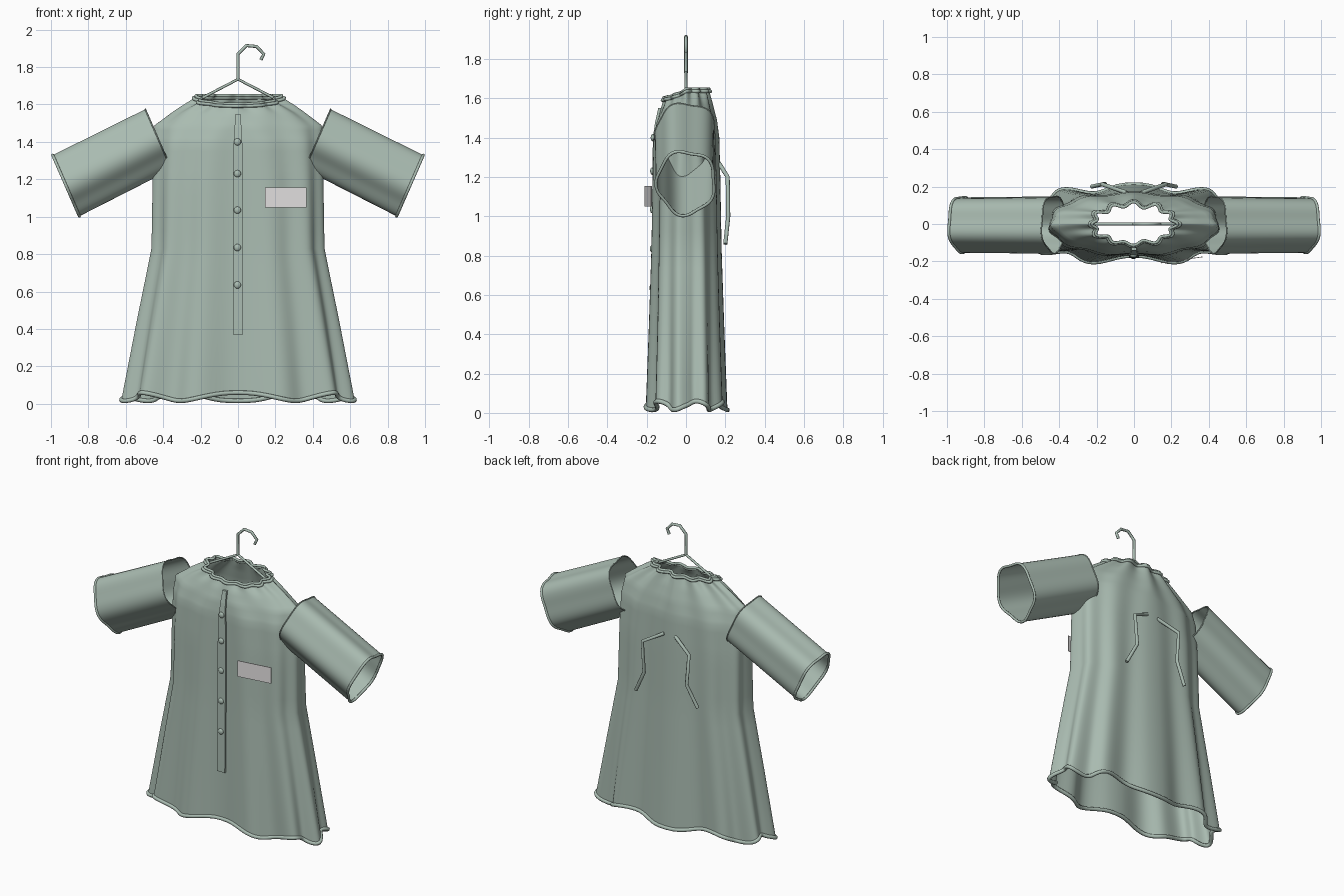
import bpy, bmesh, math
from math import sin, cos, pi
from mathutils import Vector

if "Cube" in bpy.data.objects:
    bpy.data.objects.remove(bpy.data.objects["Cube"])


def material(name, rgb):
    m = bpy.data.materials.new(name)
    m.diffuse_color = (*rgb, 1)
    m.use_nodes = True
    m.node_tree.nodes["Principled BSDF"].inputs["Base Color"].default_value = m.diffuse_color
    return m


fabric = material("sage green cloth", (0.40, 0.50, 0.44))
white = material("pale tag", (0.80, 0.78, 0.78))


def grid(name, rows, mat=fabric, caps=False):
    """Skin a list of closed rings."""
    bm = bmesh.new()
    vs = [[bm.verts.new(p) for p in r] for r in rows]
    n = len(rows[0])
    for a, b in zip(vs, vs[1:]):
        for i in range(n):
            j = (i + 1) % n
            bm.faces.new((a[i], a[j], b[j], b[i]))
    if caps:
        bm.faces.new(vs[0])
        bm.faces.new(vs[-1])
    bmesh.ops.recalc_face_normals(bm, faces=bm.faces)
    me = bpy.data.meshes.new(name)
    bm.to_mesh(me)
    bm.free()
    me.materials.append(mat)
    ob = bpy.data.objects.new(name, me)
    bpy.context.collection.objects.link(ob)
    me.polygons.foreach_set("use_smooth", [not caps] * len(me.polygons))
    return ob


def tube(name, pts, r, closed=False, mat=fabric):
    """Round cord along a path."""
    cu = bpy.data.curves.new(name, 'CURVE')
    cu.dimensions = '3D'
    cu.bevel_depth = r
    cu.bevel_resolution = 2
    cu.use_fill_caps = True
    sp = cu.splines.new('POLY')
    sp.points.add(len(pts) - 1)
    for p, q in zip(sp.points, pts):
        p.co = (*q, 1)
    sp.use_cyclic_u = closed
    cu.materials.append(mat)
    ob = bpy.data.objects.new(name, cu)
    bpy.context.collection.objects.link(ob)
    return ob


# Body profile: z, half width, half depth, squareness, fold, neck gather, front dip, hem wave
PROFILE = [
    (0.037, 0.605, 0.190, 0.80, 0.11, 0.00, 0.00, 1.0),
    (0.45, 0.530, 0.180, 0.79, 0.08, 0.00, 0.00, 0.3),
    (0.83, 0.456, 0.171, 0.78, 0.06, 0.00, 0.00, 0.0),
    (1.20, 0.452, 0.167, 0.82, 0.045, 0.00, 0.00, 0.0),
    (1.40, 0.450, 0.163, 0.92, 0.04, 0.00, 0.00, 0.0),
    (1.49, 0.442, 0.150, 1.12, 0.04, 0.01, 0.01, 0.0),
    (1.57, 0.330, 0.128, 1.08, 0.03, 0.04, 0.025, 0.0),
    (1.64, 0.215, 0.104, 1.00, 0.02, 0.11, 0.045, 0.0),
]
SEG = 144


def at(z):
    for a, b in zip(PROFILE, PROFILE[1:]):
        if z <= b[0]:
            t = max(0, (z - a[0]) / (b[0] - a[0]))
            return [u + (v - u) * t for u, v in zip(a, b)]
    return list(PROFILE[-1])


def ring(z):
    z, a, b, p, fold, gather, dip, wave = at(z)
    out = []
    for i in range(SEG):
        t = 2 * pi * i / SEG
        c, s = cos(t), sin(t)
        g = gather * (cos(12 * t) + 0.3 * cos(7 * t))
        fy = 1 - fold * sin(11 * t) + g
        fx = 1 - fold * 0.35 * sin(11 * t) + g * 0.6
        x = a * fx * math.copysign(abs(c) ** p, c)
        y = b * fy * math.copysign(abs(s) ** p, s)
        out.append(Vector((x, y, z + 0.022 * wave * sin(7 * t) - dip * max(0, -s) ** 0.7)))
    return out


levels = []
for a, b in zip(PROFILE, PROFILE[1:]):
    levels += [a[0] + (b[0] - a[0]) * k / 4 for k in range(4)]
levels.append(PROFILE[-1][0])
grid("gown_body", [ring(z) for z in levels])

# Rolled hem and gathered collar
tube("hem_edge", ring(PROFILE[0][0]), 0.012, True)
tube("collar_lower_edge", [p + Vector((p.x * .06, p.y * .06, -0.004)) for p in ring(1.64)], 0.009, True)
tube("collar_upper_edge", [p + Vector((0, 0, 0.008)) for p in ring(1.64)], 0.008, True)


# Short sleeves: open folded tubes with a rolled cuff
def sleeve_ring(s, k):
    c = Vector((0.428, 0, 1.420)).lerp(Vector((0.922, 0, 1.172)), k)
    up = Vector((0.40, 0, 0.917))
    out = []
    for i in range(64):
        t = 2 * pi * i / 64
        f = 1 + 0.055 * cos(5 * t + 0.6) + 0.02 * sin(3 * t)
        p = c + up * ((0.171 + 0.003 * k) * f * sin(t))
        p.y = -(0.152 - 0.005 * k) * f * cos(t)
        p.x *= s
        out.append(p)
    return out


for s, side in ((1, "left"), (-1, "right")):
    grid(side + "_sleeve", [sleeve_ring(s, k / 8) for k in range(9)])
    tube(side + "_cuff_edge", sleeve_ring(s, 1), 0.008, True)
    tube(side + "_armhole_edge", sleeve_ring(s, 0), 0.004, True)


# Front button strip follows the centre fold
def front_y(z):
    q = at(z)
    return -q[2] * (1 - q[4])


rows = []
for k in range(17):
    z = 0.37 + (1.55 - 0.37) * k / 16
    y = front_y(z)
    w = 0.028 if z < 1.3 else 0.028 - 0.014 * (z - 1.3) / 0.25
    rows.append([(-w, y - 0.012, z), (w, y - 0.012, z), (w, y + 0.008, z), (-w, y + 0.008, z)])
grid("button_strip", rows, caps=True)

for i, z in enumerate((1.40, 1.23, 1.035, 0.835, 0.635)):
    bpy.ops.mesh.primitive_uv_sphere_add(segments=16, ring_count=8, radius=0.019,
                                         location=(-0.003, front_y(z) - 0.012, z))
    ob = bpy.context.object
    ob.name = "button_%d" % (i + 1)
    ob.scale.y = 0.6
    ob.data.materials.append(fabric)
    bpy.ops.object.shade_smooth()

# Chest tag, a thin slanted plate
grid("chest_tag", [[(0.145, -0.210, z), (0.365, -0.178, z),
                    (0.365, -0.174, z), (0.145, -0.206, z)]
                   for z in (1.05, 1.155)], white, True)

# Back ties
for s, side in ((1, "left"), (-1, "right")):
    tube(side + "_back_tie", [(s * 0.04, 0.168, 1.27), (s * 0.17, 0.212, 1.20),
                              (s * 0.155, 0.215, 1.00), (s * 0.225, 0.20, 0.86)], 0.011)

# Wire hanger: hook and two arms
tube("hanger_hook", [(0, 0, 1.73), (0, 0, 1.87), (0.045, 0, 1.915), (0.10, 0, 1.91),
                     (0.138, 0, 1.87), (0.122, 0, 1.838)], 0.009)
tube("hanger_arms", [(-0.42, 0, 1.485), (-0.22, 0, 1.62), (0, 0, 1.735),
                     (0.22, 0, 1.62), (0.42, 0, 1.485)], 0.008)
